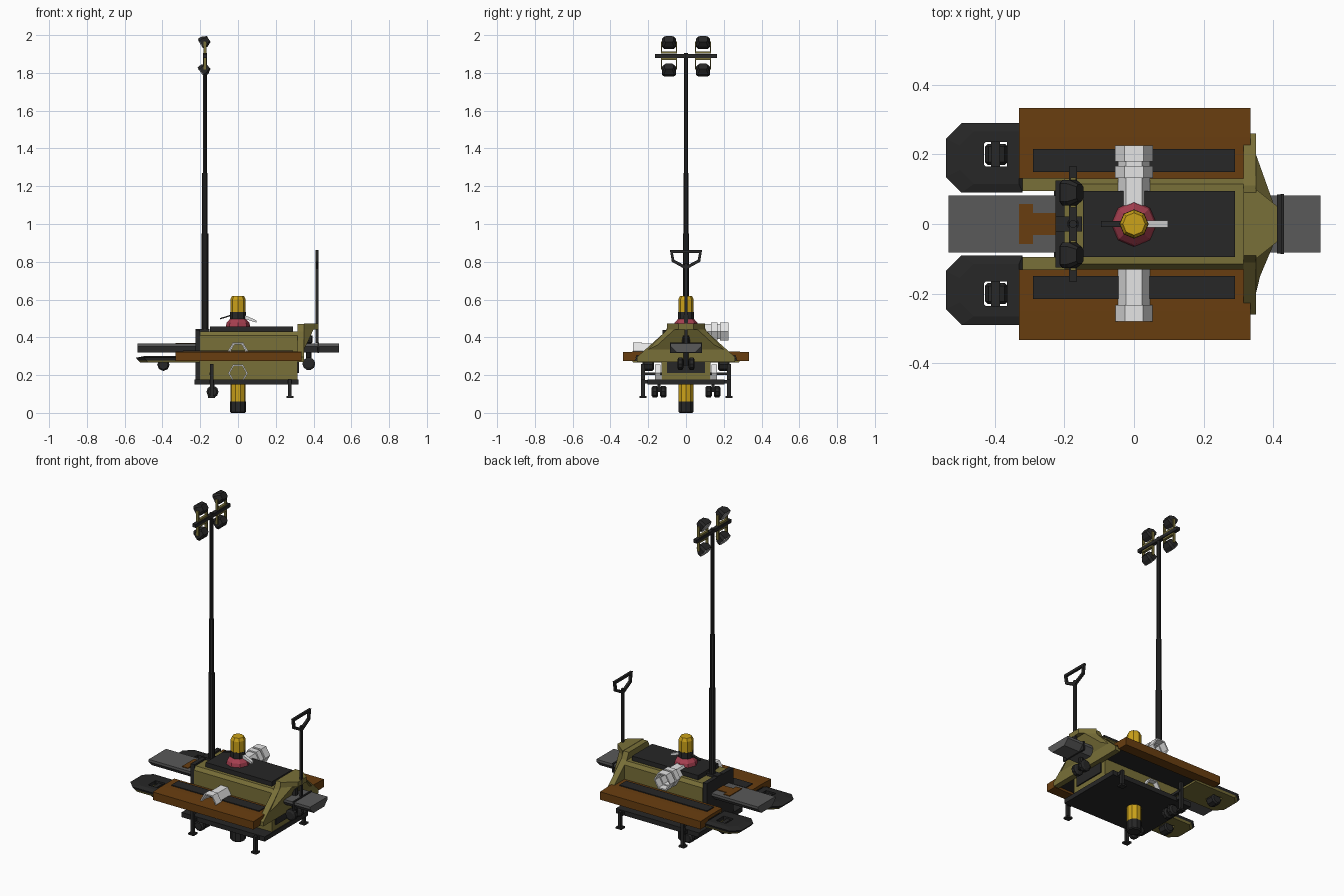
import bpy, bmesh, math
from mathutils import Matrix, Vector

if "Cube" in bpy.data.objects:
    bpy.data.objects.remove(bpy.data.objects["Cube"])

def mat(name, r, g, b):
    m = bpy.data.materials.new(name)
    m.diffuse_color = (r, g, b, 1)
    m.use_nodes = True
    m.node_tree.nodes["Principled BSDF"].inputs["Base Color"].default_value = m.diffuse_color
    return m

OLIVE = mat("olive", 0.19, 0.16, 0.04)
BROWN = mat("brown", 0.14, 0.048, 0.005)
BLACK = mat("black", 0.02, 0.02, 0.02)
GREY = mat("grey", 0.10, 0.10, 0.10)
YELLOW = mat("yellow", 0.60, 0.36, 0.01)
RED = mat("red", 0.38, 0.05, 0.08)
WHITE = mat("white", 0.78, 0.78, 0.78)
LENS = mat("lens", 0.35, 0.35, 0.35)

def finish(name, bm, m):
    bmesh.ops.recalc_face_normals(bm, faces=bm.faces)
    me = bpy.data.meshes.new(name)
    bm.to_mesh(me)
    bm.free()
    me.materials.append(m)
    ob = bpy.data.objects.new(name, me)
    bpy.context.collection.objects.link(ob)
    return ob

def loft(name, rings, m, cap=True, closed=False):
    """Skin a list of equal-length point rings."""
    bm = bmesh.new()
    vs = [[bm.verts.new(p) for p in r] for r in rings]
    pairs = list(zip(vs, vs[1:])) + ([(vs[-1], vs[0])] if closed else [])
    for a, b in pairs:
        for i in range(len(a)):
            j = (i + 1) % len(a)
            bm.faces.new((a[i], a[j], b[j], b[i]))
    if cap and not closed:
        bm.faces.new(vs[0])
        bm.faces.new(vs[-1])
    return finish(name, bm, m)

def prism(name, pts, axis, a, b, m):
    """Extrude a 2D profile along an axis: x uses (y,z), y uses (x,z), z uses (x,y)."""
    put = {'x': lambda p, t: (t, *p), 'y': lambda p, t: (p[0], t, p[1]),
           'z': lambda p, t: (*p, t)}[axis]
    return loft(name, [[put(p, t) for p in pts] for t in (a, b)], m)

def box(name, x0, x1, y0, y1, z0, z1, m):
    return prism(name, [(x0, y0), (x1, y0), (x1, y1), (x0, y1)], 'z', z0, z1, m)

def turned(name, prof, axis, c, n, m, closed=False, turn=0.0):
    """Revolve (radius, position) pairs around an axis through c."""
    rings = []
    for r, t in prof:
        ring = []
        for i in range(n):
            a = 2 * math.pi * i / n + turn
            u, v = r * math.cos(a), r * math.sin(a)
            ring.append(Vector({'x': (t, u, v), 'y': (u, t, v), 'z': (u, v, t)}[axis]) + Vector(c))
        rings.append(ring)
    return loft(name, rings, m, closed=closed)

def hex_tube(name, r, y0, y1, z, m):
    turned(name, [(r, y0), (r, y1), (r * .84, y1), (r * .84, y0)], 'y', (0, 0, z), 6, m, closed=True)

# Chassis and body
box("base_plate", -.23, .32, -.205, .205, .15, .178, BLACK)
prism("body", [(-.13, .178), (.13, .178), (.13, .41), (.115, .43), (-.115, .43), (-.13, .41)],
      'x', -.2, .315, OLIVE)
box("lid", -.147, .29, -.095, .095, .43, .457, BLACK)
box("rear_frame", -.225, -.2, -.125, .125, .178, .44, BLACK)
box("front_grille", .315, .322, -.1, .1, .21, .28, BLACK)

# Front shield and tongue
prism("front_shield", [(-.26, .27), (.26, .27), (.26, .295), (.11, .43), (.09, .47),
                       (-.09, .47), (-.11, .43), (-.26, .295)], 'x', .315, .35, OLIVE)
prism("tongue", [(.35, -.1), (.425, -.04), (.425, .04), (.35, .1)], 'z', .442, .472, OLIVE)
loft("tongue_web", [[(.35, -.2, .335), (.35, .2, .335), (.35, .1, .442), (.35, -.1, .442)],
                    [(.362, -.15, .36), (.362, .15, .36), (.40, .06, .442), (.40, -.06, .442)]], OLIVE)

# Long tray running through the body
tray = [(-.05, .32), (.05, .32), (.082, .352), (.082, .367), (-.082, .367), (-.082, .352)]
prism("tray_rear", tray, 'x', -.533, -.2, GREY)
prism("tray_front", tray, 'x', .34, .535, GREY)
box("tray_band", .42, .43, -.086, .086, .318, .372, BLACK)
prism("tray_clamp", [(-.33, -.058), (-.29, -.058), (-.29, -.032), (-.2, -.032), (-.2, .032),
                     (-.29, .032), (-.29, .058), (-.33, .058)], 'z', .36, .371, BROWN)

# Pull handle
box("handle_pole", .411, .425, -.008, .008, .37, .79, BLACK)
outer = [(-.012, .765), (.012, .765), (.075, .80), (.085, .862), (-.085, .862), (-.075, .80)]
inner = [(-.008, .782), (.008, .782), (.062, .81), (.069, .847), (-.069, .847), (-.062, .81)]
loft("handle_grip", [[(x, *p) for p in pr] for x, pr in
                     ((.411, outer), (.425, outer), (.425, inner), (.411, inner))], BLACK, closed=True)

# Parts on both sides
for s, side in ((-1, "right"), (1, "left")):
    def sbox(name, x0, x1, y0, y1, z0, z1, m):
        return box(f"{name}_{side}", x0, x1, min(s * y0, s * y1), max(s * y0, s * y1), z0, z1, m)
    # fender with treads
    prism("fender_" + side, [(s * .13, .305), (s * .26, .305), (s * .27, .275), (s * .333, .275),
                             (s * .333, .322), (s * .25, .325), (s * .13, .325)], 'x', -.33, .335, BROWN)
    sbox("fender_tread", -.29, .29, .15, .215, .325, .33, BLACK)
    sbox("fender_liner", -.32, .315, .13, .265, .285, .305, BLACK)
    # rear pad with a wheel slot
    def pad(x0, x1, y0, y1, c, z):
        return [(x, s * y, z) for x, y in ((x1, y0), (x1, y1), (x0 + c, y1), (x0, y1 - c),
                                           (x0, y0 + c), (x0 + c, y0))]
    hole = (-.43, -.365, .165, .235, .004)
    loft("rear_pad_" + side, [pad(-.53, -.32, .095, .285, .045, .278), pad(-.54, -.32, .09, .29, .045, .292),
                              pad(-.50, -.33, .115, .265, .04, .30), pad(*hole, .30), pad(*hole, .278)],
         BLACK, closed=True)
    loft("rear_pad_rim_" + side, [pad(-.515, -.2, .10, .28, .04, .266), pad(-.53, -.2, .095, .285, .045, .278),
                                  pad(*hole, .278), pad(*hole, .266)], OLIVE, closed=True)
    sbox("pad_axle", -.41, -.385, .165, .235, .268, .29, BLACK)
    turned("pad_wheel_" + side, [(.025, -.03), (.033, -.022), (.033, .022), (.025, .03)], 'y',
           (-.395, s * .2, .255), 8, BLACK)
    # support legs
    for x, tag, z1 in ((.275, "front", .18), (-.14, "rear", .26)):
        sbox(f"leg_{tag}", x - .009, x + .009, .218, .238, .085, z1, BLACK)
        sbox(f"leg_foot_{tag}", x - .018, x + .018, .21, .245, .08, .09, BLACK)
        sbox(f"leg_arm_{tag}", x - .012, x + .012, .19, .225, .155, .175, BLACK)
    sbox("rear_leg_strut", -.15, -.13, .13, .23, .2, .215, BLACK)
    # twin castors
    for k, y in enumerate((.12, .165)):
        turned(f"castor_{side}_{k}", [(.022, -.018), (.032, -.01), (.032, .01), (.022, .018)], 'y',
               (-.135, s * y, .112), 10, BLACK)
    sbox("castor_fork", -.145, -.125, .135, .15, .11, .15, BLACK)
    # front jockey wheel
    turned("jockey_wheel_" + side, [(.022, -.016), (.034, -.01), (.034, .01), (.022, .016)], 'y',
           (.375, s * .03, .26), 10, BLACK)

turned("jockey_post", [(.014, .25), (.014, .37), (.02, .372), (.02, .41)], 'z', (.375, 0, 0), 8, BLACK)

# Beacon on top, drain below
turned("beacon_base", [(.065, .457), (.06, .478), (.04, .5)], 'z', (0, 0, 0), 8, RED)
turned("beacon_collar", [(.042, .49), (.042, .535)], 'z', (0, 0, 0), 8, BLACK)
turned("beacon", [(.041, .535), (.041, .6), (.032, .618)], 'z', (0, 0, 0), 8, YELLOW)
prism("beacon_clip_dark", [(-.095, .495), (-.03, .515), (-.03, .522), (-.095, .502)], 'y', -.008, .008, BLACK)
prism("beacon_clip_white", [(.03, .50), (.097, .478), (.097, .49), (.03, .52)], 'y', -.01, .01, WHITE)
turned("lower_cylinder", [(.041, .06), (.041, .152)], 'z', (0, 0, 0), 10, YELLOW)
turned("lower_cap", [(.036, 0), (.042, .006), (.042, .06)], 'z', (0, 0, 0), 10, BLACK)

# White hexagonal pipes
hex_tube("pipe_front_neck", .046, -.235, -.125, .328, WHITE)
hex_tube("pipe_front_cap", .053, -.28, -.232, .328, WHITE)
hex_tube("pipe_back_neck", .046, .05, .185, .43, WHITE)
hex_tube("pipe_back_ring", .055, .132, .167, .43, WHITE)
hex_tube("pipe_back_cap", .055, .18, .226, .43, WHITE)
for s in (-1, 1):
    hex_tube("pipe_low_ring", .052, min(s * .135, s * .165), max(s * .135, s * .165), .21, WHITE)

# Telescopic mast
MX = -.175
box("mast_bracket", -.225, -.15, -.022, .022, .33, .445, BLACK)
for k, (r, z0, z1) in enumerate(((.0175, .36, .95), (.0145, .95, 1.27), (.0115, 1.27, 1.905))):
    turned(f"mast_section_{k}", [(r, z0), (r, z1)], 'z', (MX, 0, 0), 10, BLACK)
box("mast_crossbar", MX - .011, MX + .011, -.165, .165, 1.88, 1.9, BLACK)

# Four floodlights, tilted down to the rear
for y in (-.09, .09):
    for up, zc, tilt in ((1, 1.965, 32), (-1, 1.818, 38)):
        M = Matrix.Translation((MX - .003, y, zc)) @ Matrix.Rotation(math.radians(-tilt), 4, 'Y')
        def ring(x, h, w):
            return [M @ Vector((x, a * w, b * h)) for a, b in
                    ((-1, -.6), (-.7, -1), (.7, -1), (1, -.6), (1, .6), (.7, 1), (-.7, 1), (-1, .6))]
        loft("floodlight", [ring(-.021, .031, .037), ring(.002, .031, .037), ring(.027, .018, .024)], BLACK)
        loft("floodlight_lens", [ring(-.025, .026, .031), ring(-.0205, .026, .031)], LENS)
        base = 1.89 + up * .012
        z0, z1 = sorted((base, base + up * .01))
        box("lamp_yoke", MX - .008, MX + .008, y - .043, y + .043, z0, z1, OLIVE)
        z0, z1 = sorted((base, zc))
        for s in (-1, 1):
            box("lamp_yoke_arm", MX - .008, MX + .008, y + s * .040 - .003, y + s * .040 + .003, z0, z1, OLIVE)
